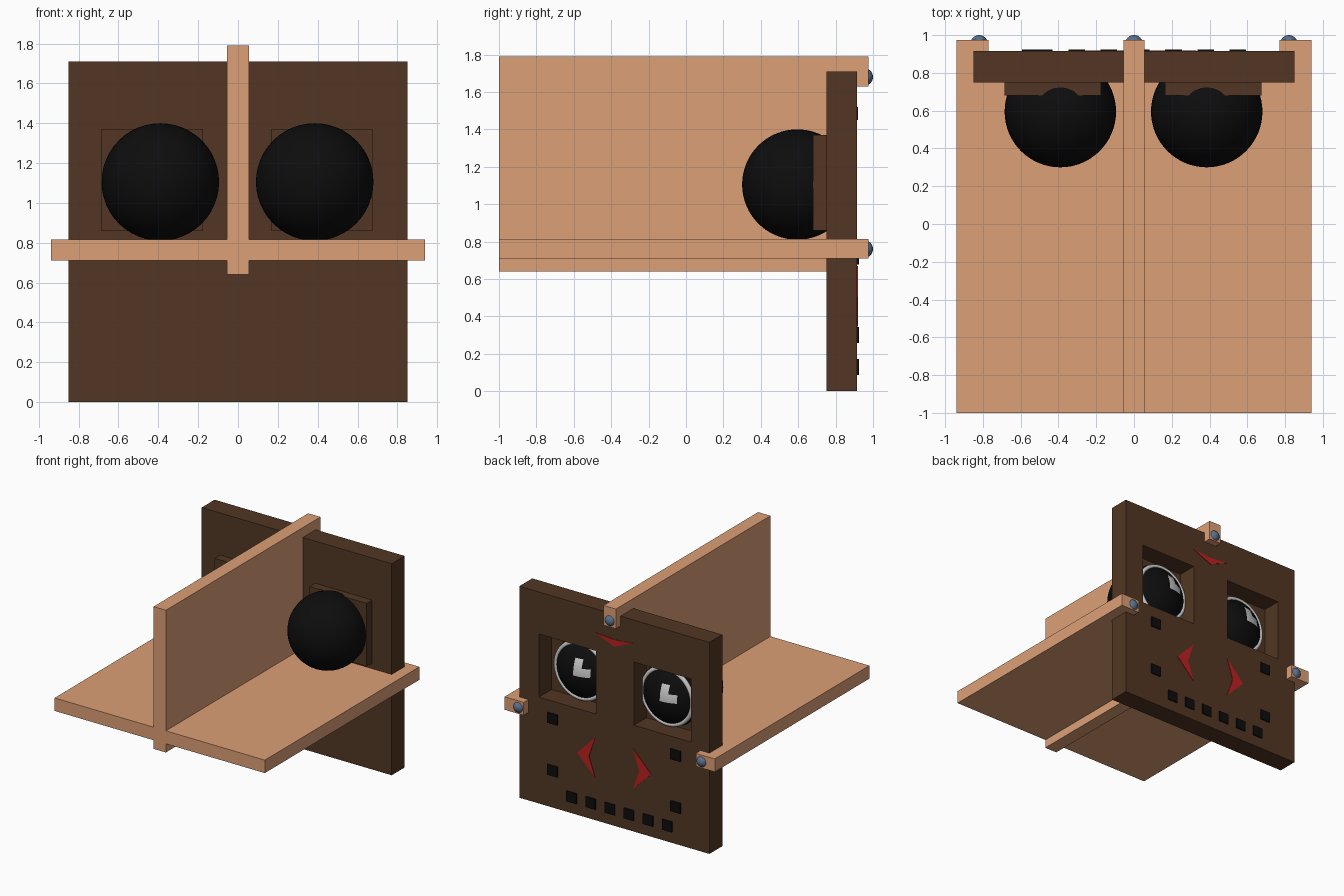
import bpy, bmesh, math

if "Cube" in bpy.data.objects:
    bpy.data.objects.remove(bpy.data.objects["Cube"])


def material(name, rgb):
    m = bpy.data.materials.new(name)
    m.diffuse_color = (*rgb, 1)
    m.use_nodes = True
    m.node_tree.nodes["Principled BSDF"].inputs["Base Color"].default_value = m.diffuse_color
    return m


PEACH = material("light_wood", (0.72, 0.35, 0.18))
BROWN = material("dark_wood", (0.085, 0.037, 0.017))
BLACK = material("black", (0.004, 0.004, 0.004))
RED = material("red", (0.5, 0.015, 0.015))
STEEL = material("blue_steel", (0.10, 0.16, 0.27))
WHITE = material("pale_grey", (0.6, 0.6, 0.6))


def finish(name, bm, mat):
    bmesh.ops.recalc_face_normals(bm, faces=bm.faces)
    me = bpy.data.meshes.new(name)
    bm.to_mesh(me)
    bm.free()
    me.materials.append(mat)
    ob = bpy.data.objects.new(name, me)
    bpy.context.collection.objects.link(ob)
    return ob


def prism(name, points, vec, mat):
    """Extrude a closed 3D polygon along a vector."""
    bm = bmesh.new()
    face = bm.faces.new([bm.verts.new(p) for p in points])
    r = bmesh.ops.extrude_face_region(bm, geom=[face])
    verts = [g for g in r["geom"] if isinstance(g, bmesh.types.BMVert)]
    bmesh.ops.translate(bm, vec=vec, verts=verts)
    if len(bm.faces) == len(points) + 1:
        bm.faces.new([v for v in bm.verts if v not in verts])
    return finish(name, bm, mat)


def box(name, x0, x1, y0, y1, z0, z1, mat):
    return prism(name, [(x0, y0, z0), (x1, y0, z0), (x1, y0, z1), (x0, y0, z1)],
                 (0, y1 - y0, 0), mat)


def sphere(name, loc, r, mat, seg=48, rings=32):
    bpy.ops.mesh.primitive_uv_sphere_add(segments=seg, ring_count=rings, radius=r,
                                         location=loc, rotation=(math.pi / 2, 0, 0))
    ob = bpy.context.object
    ob.name = name
    ob.data.materials.append(mat)
    bpy.ops.object.shade_smooth()
    return ob


Y0, Y1, TIP = 0.75, 0.915, 0.975    # face plate front, back, and hook end

# Face plate with two square eye openings
xs = [-0.85, -0.685, -0.175, 0.165, 0.675, 0.85]
zs = [0, 0.86, 1.37, 1.71]
bm = bmesh.new()
grid = [[bm.verts.new((x, Y0, z)) for x in xs] for z in zs]
cells = []
for j in range(3):
    for i in range(5):
        if j == 1 and i in (1, 3):
            continue
        cells.append(bm.faces.new([grid[j][i], grid[j][i + 1],
                                   grid[j + 1][i + 1], grid[j + 1][i]]))
dup = bmesh.ops.duplicate(bm, geom=cells)["geom"]
back = [g for g in dup if isinstance(g, bmesh.types.BMVert)]
bmesh.ops.translate(bm, vec=(0, Y1 - Y0, 0), verts=back)
bmesh.ops.bridge_loops  # walls are made edge by edge below
bm.verts.ensure_lookup_table()
lookup = {(round(v.co.x, 3), round(v.co.z, 3)): v for v in back}
partner = lambda v: lookup[(round(v.co.x, 3), round(v.co.z, 3))]
for e in [e for f in cells for e in f.edges if e.is_boundary]:
    a, b = e.verts
    bm.faces.new([a, b, partner(b), partner(a)])
finish("face_plate", bm, BROWN)

# Upright fin, hooked over the top of the plate
fin = [(-1, 0.64), (Y0, 0.64), (Y0, 1.71), (Y1, 1.71), (Y1, 1.63),
       (TIP, 1.63), (TIP, 1.79), (-1, 1.79)]
prism("upright_fin", [(-0.055, y, z) for y, z in fin], (0.11, 0, 0), PEACH)

# Level board, hooked round both sides of the plate
half = [(0.94, -1), (0.94, TIP), (0.77, TIP), (0.77, Y1), (0.85, Y1), (0.85, Y0)]
outline = half + [(-x, y) for x, y in reversed(half)]
prism("level_board", [(x, y, 0.71) for x, y in outline], (0, 0, 0.105), PEACH)

# Round bolt heads on the hooks
for x, z in ((-0.82, 0.76), (0.82, 0.76), (0, 1.68)):
    sphere("bolt_head", (x, 0.953, z), 0.047, STEEL, 24, 16)

# Eyes: backing block, ball, pale ring and stepped highlight
R, EY, EZ = 0.295, 0.595, 1.105
for cx, x0, x1 in ((-0.39, -0.685, -0.175), (0.385, 0.165, 0.675)):
    box("eye_backing", x0, x1, 0.68, Y0 + 0.005, 0.86, 1.37, BROWN)
    sphere("eyeball", (cx, EY, EZ), R, BLACK)
    bpy.ops.mesh.primitive_torus_add(major_radius=0.222, minor_radius=0.018,
                                     major_segments=48, minor_segments=10,
                                     location=(cx, 0.79, EZ), rotation=(math.pi / 2, 0, 0))
    ring = bpy.context.object
    ring.name = "iris_ring"
    ring.data.materials.append(WHITE)
    bpy.ops.object.shade_smooth()

    bm = bmesh.new()
    s, r = 0.0165, R + 0.003
    for i in range(8):
        for j in range(8):
            if i >= 4 and j >= 4:
                continue
            quad = [(-(i + a) * s, (j + b) * s) for a, b in ((0, 0), (1, 0), (1, 1), (0, 1))]
            bm.faces.new([bm.verts.new((cx + u, EY + math.sqrt(r * r - u * u - w * w), EZ + w))
                          for u, w in quad])
    bmesh.ops.remove_doubles(bm, verts=bm.verts, dist=1e-4)
    bmesh.ops.recalc_face_normals(bm, faces=bm.faces)
    if sum(f.normal.y for f in bm.faces) < 0:
        bmesh.ops.reverse_faces(bm, faces=bm.faces)
    me = bpy.data.meshes.new("eye_highlight")
    bm.to_mesh(me)
    bm.free()
    me.materials.append(WHITE)
    bpy.context.collection.objects.link(bpy.data.objects.new("eye_highlight", me))

# Red chevrons on the back of the plate
cheek = [(0.33, 0.505), (0.17, 0.67), (0.225, 0.505), (0.17, 0.345)]
brow = [(0, 1.45), (0.165, 1.52), (0, 1.505), (-0.165, 1.52)]
for name, pts in (("cheek_chevron", cheek),
                  ("cheek_chevron", [(-x, z) for x, z in cheek]),
                  ("brow_chevron", brow)):
    prism(name, [(x, Y1 - 0.01, z) for x, z in pts], (0, 0.014, 0), RED)

# Small black squares: bottom row and side columns
squares = [(-0.475 + 0.171 * i, 0.13) for i in range(6)]
squares += [(sx * 0.55, z) for sx in (-1, 1) for z in (0.30, 0.72)]
for x, z in squares:
    box("black_square", x - 0.044, x + 0.044, Y1 - 0.01, Y1 + 0.01, z - 0.042, z + 0.042, BLACK)
